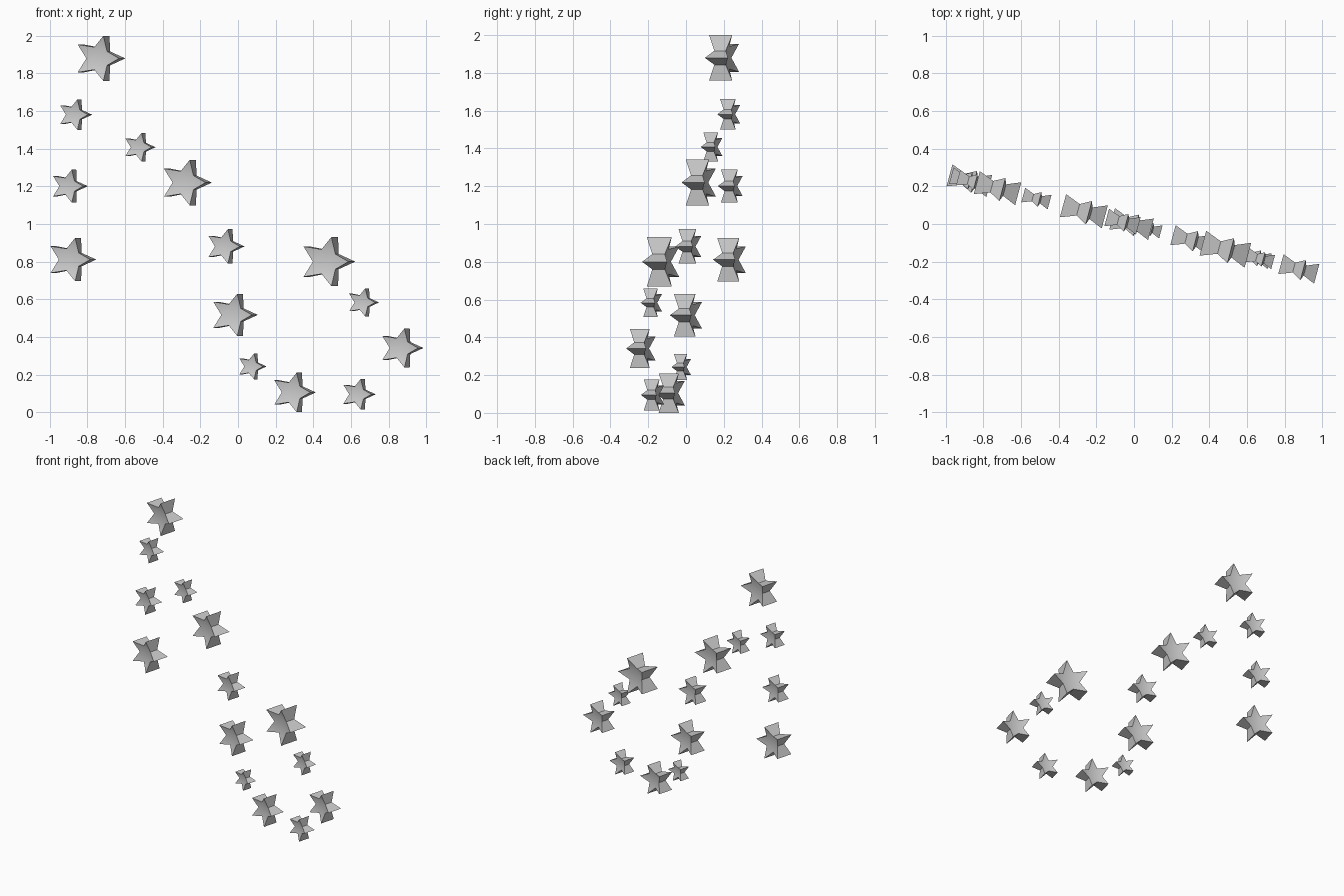
import bpy, bmesh
from math import sin, cos, tan, pi, radians
from mathutils import Matrix

if "Cube" in bpy.data.objects:
    bpy.data.objects.remove(bpy.data.objects["Cube"])

TURN = radians(-15)   # the whole flat arrangement is turned about z
INNER = 0.5           # notches are pulled toward the star's centre, also in depth

# centre x, centre z, tip radius
stars = [
    (-0.737, 1.880, 0.126), (-0.868, 1.581, 0.085), (-0.899, 1.201, 0.092),
    (-0.886, 0.811, 0.121), (-0.526, 1.408, 0.080), (-0.278, 1.220, 0.127),
    (-0.070, 0.881, 0.096), (-0.024, 0.517, 0.118), (0.073, 0.243, 0.072),
    (0.293, 0.105, 0.110), (0.638, 0.095, 0.086), (0.866, 0.341, 0.109),
    (0.663, 0.583, 0.079), (0.473, 0.800, 0.137),
]


def make_star(name, x, z, r):
    """Thick five-pointed star, one tip toward +x, tips deeper than notches."""
    bm = bmesh.new()
    front, back = [], []
    for i in range(10):
        s = r * (1 if i % 2 == 0 else INNER)
        a = i * pi / 5
        front.append(bm.verts.new((s * cos(a), -s / 2, s * sin(a))))
        back.append(bm.verts.new((s * cos(a), s / 2, s * sin(a))))
    # side walls
    for i in range(10):
        j = (i + 1) % 10
        bm.faces.new((front[i], back[i], back[j], front[j]))
    # front and back: middle pentagon plus five flared tips
    for ring in (front, back):
        bm.faces.new(ring[1::2])
        for i in range(0, 10, 2):
            bm.faces.new((ring[i - 1], ring[i], ring[i + 1]))
    bmesh.ops.recalc_face_normals(bm, faces=bm.faces[:])
    mesh = bpy.data.meshes.new(name)
    bm.to_mesh(mesh)
    bm.free()
    ob = bpy.data.objects.new(name, mesh)
    bpy.context.collection.objects.link(ob)
    ob.matrix_world = (Matrix.Translation((x, tan(TURN) * x - 0.004, z))
                       @ Matrix.Rotation(TURN, 4, 'Z'))
    # soft faces, crisp rims
    bpy.ops.object.select_all(action='DESELECT')
    ob.select_set(True)
    bpy.context.view_layer.objects.active = ob
    bpy.ops.object.shade_smooth_by_angle(angle=radians(30))


for n, (x, z, r) in enumerate(stars, 1):
    make_star(f"star_{n:02d}", x, z, r)
